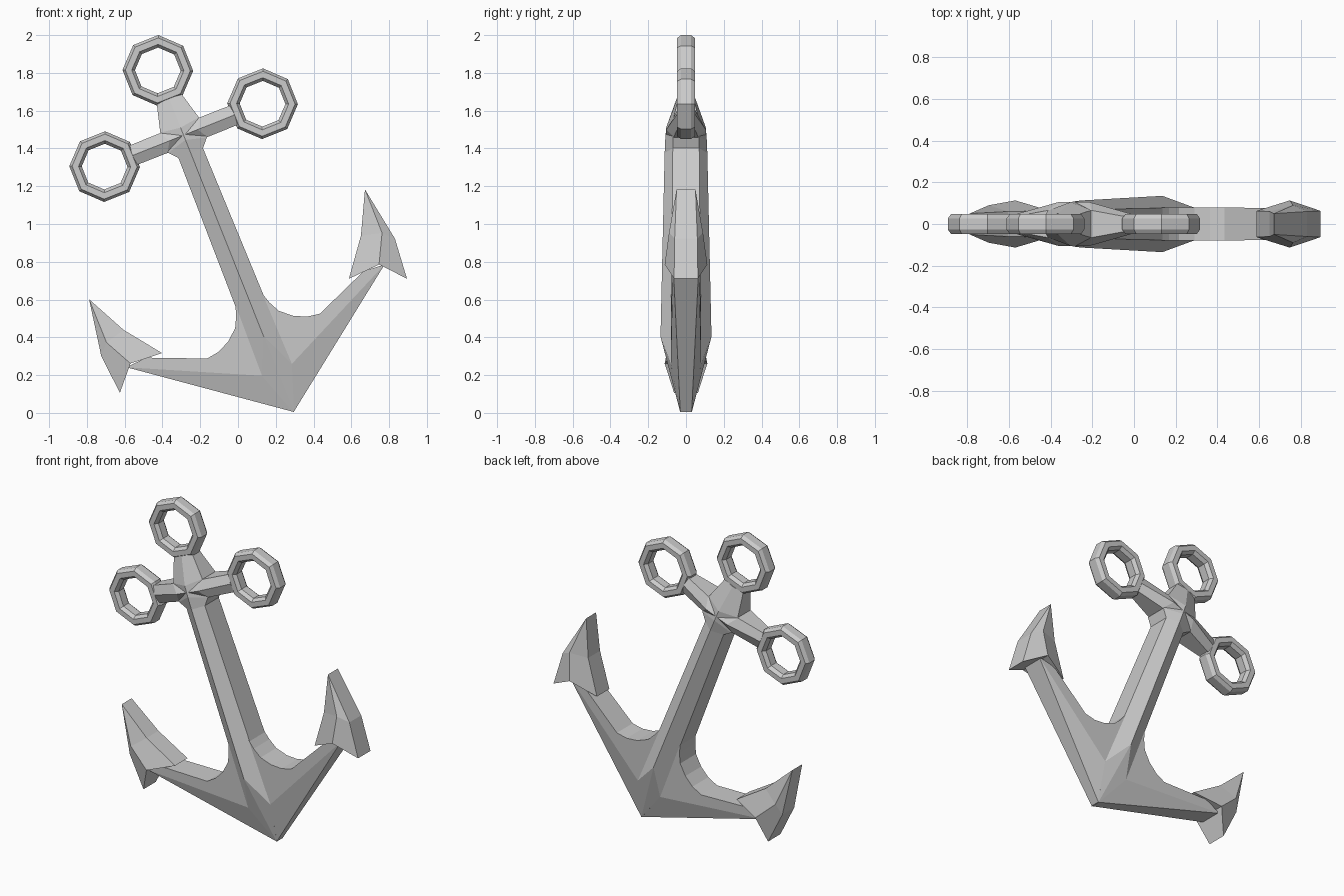
import bpy, bmesh, math
from mathutils import Matrix

if "Cube" in bpy.data.objects:
    bpy.data.objects.remove(bpy.data.objects["Cube"])

# The anchor is modelled upright (u sideways, y depth, v up from its tip), then tilted
TILT = Matrix.Translation((0.295, 0, 0.005)) @ Matrix.Rotation(math.radians(-21.7), 4, 'Y')


def make(name, verts, faces):
    bm = bmesh.new()
    vs = [bm.verts.new(p) for p in verts]
    for f in faces:
        bm.faces.new([vs[i] for i in f])
    bmesh.ops.remove_doubles(bm, verts=bm.verts, dist=1e-4)
    bmesh.ops.recalc_face_normals(bm, faces=bm.faces)
    bm.transform(TILT)
    me = bpy.data.meshes.new(name)
    bm.to_mesh(me)
    bm.free()
    ob = bpy.data.objects.new(name, me)
    bpy.context.collection.objects.link(ob)
    return ob


def bridge(n, count, closed=False):
    """Quads joining successive sections of n points."""
    return [(a * n + i, a * n + (i + 1) % n,
             (a + 1) % count * n + (i + 1) % n, (a + 1) % count * n + i)
            for a in range(count if closed else count - 1) for i in range(n)]


def hex_bar(name, sections, sideways=False):
    """Ridged bar; section = (side pos, ridge pos, half width, side y, ridge y)."""
    verts = []
    for s, r, w, ys, yr in sections:
        pts = [(-w, -ys, s), (0, -yr, r), (w, -ys, s), (w, ys, s), (0, yr, r), (-w, ys, s)]
        verts += [(p[2], p[1], 1.577 - p[0]) if sideways else p for p in pts]
    n = len(sections)
    return make(name, verts, bridge(6, n) + [tuple(range(6)), tuple(range(6 * n - 6, 6 * n))])


# Shank, running from the crown tip through the hub to the top ring
hex_bar("shank", [
    (0, 0, 0.002, 0.03, 0.031), (0.24, 0.43, 0.085, 0.08, 0.135),
    (1.475, 1.475, 0.07, 0.07, 0.113), (1.52, 1.55, 0.11, 0.07, 0.11),
    (1.635, 1.62, 0.11, 0.065, 0.105), (1.785, 1.785, 0.07, 0.035, 0.05)])

# Cross bar
hex_bar("cross_bar", [
    (-0.29, -0.29, 0.055, 0.035, 0.05), (-0.114, -0.08, 0.056, 0.065, 0.105),
    (0.114, 0.08, 0.056, 0.065, 0.105), (0.29, 0.29, 0.055, 0.035, 0.05)], True)

# Three eight-sided rings
section = [(0.187, -0.026), (0.172, -0.047), (0.138, -0.047), (0.121, -0.026)]
section += [(r, -y) for r, y in reversed(section)]
for name, cu, cv in (("top_ring", 0, 1.946), ("left_ring", -0.45, 1.577), ("right_ring", 0.45, 1.577)):
    verts = []
    for k in range(8):
        a = math.radians(22.5 + 45 * k)
        verts += [(cu + r * math.cos(a), y, cv + r * math.sin(a)) for r, y in section]
    make(name, verts, bridge(8, 8, True))

# Arms: tip, lower end, upper end, inner curve, then the crease point beside the shank
arm = [(0, 0, 0.03), (0.735, 0.547, 0.068), (0.62, 0.556, 0.075), (0.321, 0.432, 0.08),
       (0.251, 0.443, 0.08), (0.184, 0.475, 0.08), (0.124, 0.527, 0.08), (0.095, 0.585, 0.08),
       (0.07, 0.665, 0.078), (0.085, 0.24, 0.08)]
# Flukes: pointed tip, middle section, barbed base (outer edge, ridge, inner edge)
fluke = [(0.786, 0.955, 0.05), (0.786, 0.955, 0.05), (0.786, 0.955, 0.05),
         (0.837, 0.654, 0.06), (0.785, 0.708, 0.09), (0.676, 0.736, 0.06),
         (0.818, 0.434, 0.063), (0.708, 0.558, 0.113), (0.532, 0.547, 0.063)]

for side, s in (("left", -1), ("right", 1)):
    n = len(arm)
    verts = [(s * u, y * d, v) for d in (-1, 1) for u, v, y in arm]
    faces = [(i, i + 1, n + i + 1, n + i) for i in range(8)]
    for o in (0, n):
        faces += [(o, o + 1, o + 9), tuple(o + i for i in range(1, 10))]
    make(side + "_arm", verts, faces)

    verts = []
    for k in range(0, 9, 3):
        ring = fluke[k:k + 3]
        verts += [(s * u, -y, v) for u, v, y in ring] + [(s * u, y, v) for u, v, y in reversed(ring)]
    # The tip collapses to a short edge, so its section is left uncapped
    make(side + "_fluke", verts, [f for f in bridge(6, 3)] + [(12, 13, 16, 17), (13, 14, 15, 16)])
